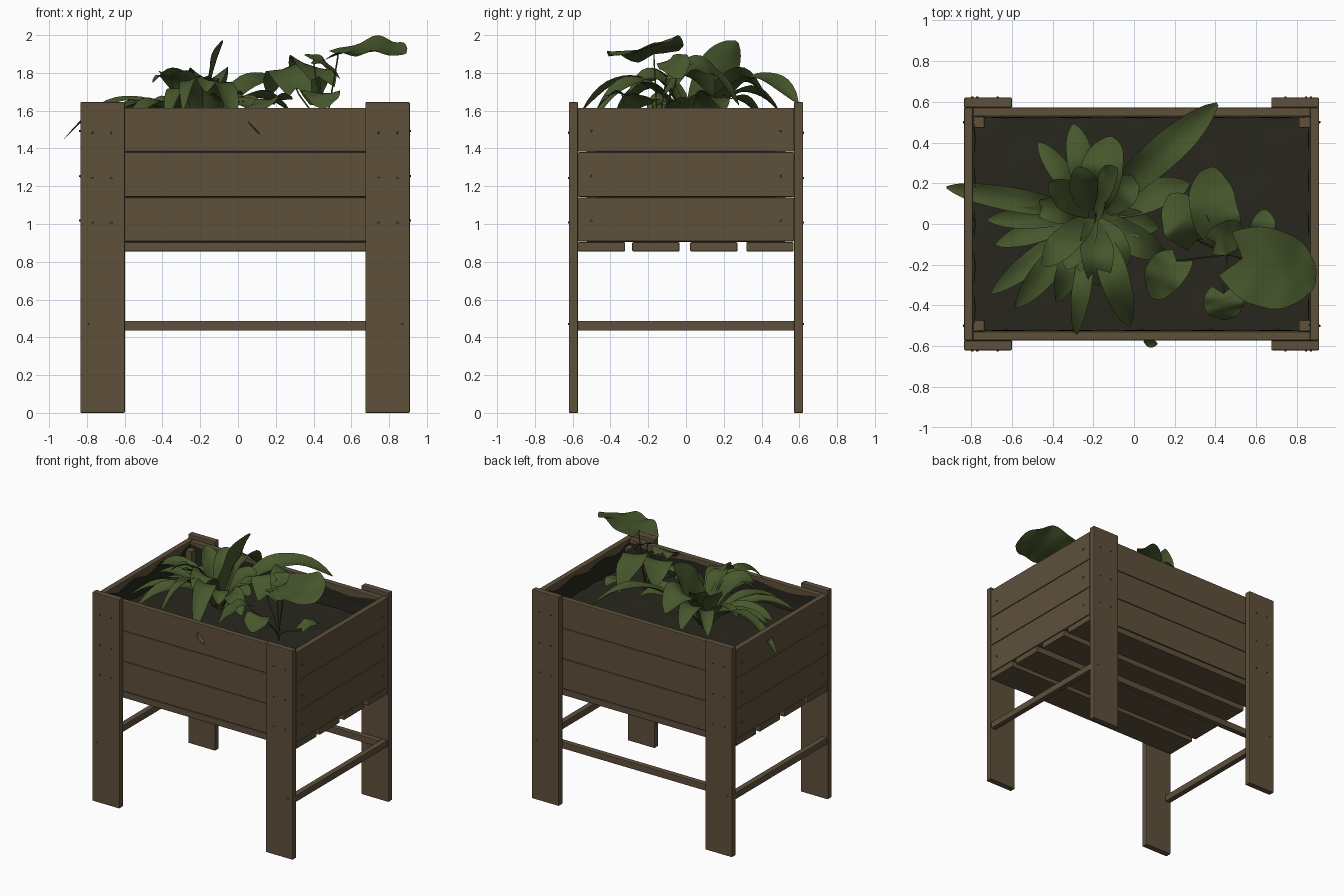
import bpy, bmesh, math, random
from mathutils import Vector

random.seed(4)
if "Cube" in bpy.data.objects:
    bpy.data.objects.remove(bpy.data.objects["Cube"], do_unlink=True)


def material(name, rgb):
    m = bpy.data.materials.new(name)
    m.use_nodes = True
    m.diffuse_color = (*rgb, 1)
    m.node_tree.nodes["Principled BSDF"].inputs["Base Color"].default_value = (*rgb, 1)
    return m


WOOD = material("brown wood", (0.112, 0.081, 0.044))
LINER = material("dark liner", (0.0215, 0.0205, 0.0125))
LEAF = material("leaf green", (0.064, 0.097, 0.026))
SCREW = material("screw metal", (0.08, 0.06, 0.035))


def finish(name, bm, mat, smooth=False):
    me = bpy.data.meshes.new(name)
    bm.to_mesh(me)
    bm.free()
    me.materials.append(mat)
    for p in me.polygons:
        p.use_smooth = smooth
    ob = bpy.data.objects.new(name, me)
    bpy.context.collection.objects.link(ob)
    return ob


# Bevelled timber given by its extents on each axis
def plank(name, xs, ys, zs):
    bm = bmesh.new()
    bmesh.ops.create_cube(bm, size=1)
    for v in bm.verts:
        v.co = Vector(r[0] if c < 0 else r[1] for c, r in zip(v.co, (xs, ys, zs)))
    ob = finish(name, bm, WOOD)
    bev = ob.modifiers.new("soft edges", "BEVEL")
    bev.width, bev.segments = 0.005, 2
    return ob


CX = 0.0375           # centre of the box along x
HX, HY = 0.872, 0.572  # half size of the box
T = 0.044             # timber thickness
BOARDS = ((0.908, 1.14), (1.143, 1.38), (1.383, 1.615))


def span(a, b):
    return (min(a, b), max(a, b))


# Legs, inner corner posts, wall boards and rails
for sx, side in ((-1, "right"), (1, "left")):
    out = CX + sx * HX
    for sy, end in ((-1, "front"), (1, "back")):
        plank(f"{end}_{side}_leg", span(out, out - sx * 0.235),
              span(sy * HY, sy * 0.62), (0, 1.645))
        plank(f"{end}_{side}_post", span(out - sx * T, out - sx * 0.1),
              span(sy * (HY - T), sy * 0.472), (0.91, 1.57))
    for i, zs in enumerate(BOARDS):
        plank(f"{side}_board_{i}", span(out, out - sx * T), (-HY, HY), zs)
    plank(f"{side}_rail", span(out - sx * .005, out - sx * 0.05), (-HY, HY), (0.435, 0.487))
for sy, end in ((-1, "front"), (1, "back")):
    for i, zs in enumerate(BOARDS):
        plank(f"{end}_board_{i}", (CX - HX + T, CX + HX - T), span(sy * HY, sy * (HY - T)), zs)
plank("back_rail", (CX - HX + 0.05, CX + HX - 0.05), (HY - T, HY), (0.435, 0.487))

# Floor slats
for i, y in enumerate((-0.447, -0.16, 0.147, 0.445)):
    plank(f"floor_slat_{i}", (CX - HX, CX + HX), (y - .125, y + .125), (0.855, 0.904))

# Screws on the legs and side boards
bm = bmesh.new()


def screw(pos, axis):
    rot = Vector(axis).to_track_quat("Z", "Y").to_matrix().to_4x4()
    rot.translation = Vector(pos)
    bmesh.ops.create_cone(bm, cap_ends=True, segments=8, radius1=.007, radius2=.005,
                          depth=.012, matrix=rot)


for sx in (-1, 1):
    for sy in (-1, 1):
        for lo, hi in BOARDS:
            for d in (0.065, 0.165):
                screw((CX + sx * (HX - d), sy * 0.62, lo + 0.1), (0, sy, 0))
            screw((CX + sx * HX, sy * 0.5, lo + 0.11), (sx, 0, 0))
        screw((CX + sx * (HX - 0.04), sy * 0.62, 0.47), (0, sy, 0))
finish("screws", bm, SCREW)

# Fabric liner with a rippled rim, closed underneath
bm = bmesh.new()
lx, ly, steps = HX - T - .003, HY - T - .003, 24
corners = [(-lx, -ly), (lx, -ly), (lx, ly), (-lx, ly)]
ring = []
for (ax, ay), (bx, by) in zip(corners, corners[1:] + corners[:1]):
    for s in range(steps):
        t = s / steps
        sag = 0.035 * math.sin(t * math.pi * 3) ** 2 + random.uniform(0, .01)
        pull = 1 - 0.012 * math.sin(t * math.pi * 5) ** 2
        x, y = ax + (bx - ax) * t, ay + (by - ay) * t
        heights = ((pull, 1.6 - sag), (1, 1.5), (1, 0.906))
        ring.append([bm.verts.new((CX + x * k, y * k, z)) for k, z in heights])
for a, b in zip(ring, ring[1:] + ring[:1]):
    for k in (0, 1):
        bm.faces.new((a[k], b[k], b[k + 1], a[k + 1]))
bm.faces.new([r[2] for r in reversed(ring)])
finish("liner", bm, LINER)

# Soil
bm = bmesh.new()
bmesh.ops.create_grid(bm, x_segments=24, y_segments=16, size=1)
for v in bm.verts:
    v.co = (CX + v.co.x * lx, v.co.y * ly, 1.43 + random.uniform(-.008, .008))
finish("soil", bm, LINER, True)


# Leaf blade along a quadratic curve; heart leaves get lobes behind the stalk
def blade(name, a, b, c, width, heart=False, fold=0.25, roll=0.0):
    a, b, c = Vector(a), Vector(b), Vector(c)
    flat = Vector((c.x - a.x, c.y - a.y, 0)).normalized()
    side = Vector((-flat.y, flat.x, 0))
    n, m = 16, 3
    bm = bmesh.new()
    rows = []
    for i in range(n + 1):
        t = i / n
        p = a * (1 - t) ** 2 + b * 2 * t * (1 - t) + c * t * t
        d = ((b - a) * (1 - t) + (c - b) * t).normalized()
        up = d.cross(side).normalized()
        s = side * math.cos(roll) + up * math.sin(roll)
        up = d.cross(s)
        if heart:
            w = width * max(math.sin(math.pi * (0.12 + 0.88 * t ** 0.95)), .01) ** 0.55
        else:
            w = width * max(math.sin(math.pi * (0.1 + 0.9 * t ** 1.35)), .02) ** 0.6
        row = []
        for j in range(-m, m + 1):
            u = j / m
            q = p + s * (u * w / 2) + up * (fold * w * (abs(u) ** 1.5 - .5) * .5)
            q += up * 0.04 * w * math.sin(t * 14 + u * 2) * abs(u)
            if heart:
                q -= d * abs(u) * (1 - t) ** 3 * width * 0.22
            row.append(bm.verts.new(q))
        rows.append(row)
    for r, q in zip(rows, rows[1:]):
        for j in range(2 * m):
            bm.faces.new((r[j], r[j + 1], q[j + 1], q[j]))
    finish(name, bm, LEAF, True)


# Rosette plant: tip x, tip y, tip z, arch height, width
base = Vector((-0.2, 0.05, 1.44))
straps = (
    (0.41, 0.59, 1.64, 2.0, .17), (-0.92, 0.18, 1.45, 1.88, .12), (-0.3, 0.49, 1.6, 1.88, .14),
    (-0.12, 0.43, 1.66, 1.98, .22), (-0.47, 0.4, 1.56, 1.83, .11),
    (-0.72, 0.02, 1.58, 1.75, .11), (-0.68, -0.1, 1.55, 1.75, .12), (-0.7, -0.34, 1.55, 1.78, .11),
    (-0.58, -0.41, 1.53, 1.82, .13), (-0.29, -0.55, 1.6, 2.0, .1), (-0.02, -0.5, 1.53, 2.03, .15),
    (0.27, 0.2, 1.6, 1.82, .16), (0.15, -0.17, 1.55, 1.78, .15), (0.12, -0.02, 1.64, 1.72, .14),
    (-0.42, 0.2, 1.81, 1.73, .15), (-0.45, -0.2, 1.75, 1.93, .15), (-0.17, -0.3, 1.7, 1.96, .17),
    (-0.38, -0.38, 1.54, 1.96, .13), (0.02, 0.22, 1.68, 1.78, .17), (-0.28, 0.28, 1.8, 1.78, .15),
    (-0.33, -0.22, 1.8, 1.8, .15), (-0.03, -0.2, 1.6, 1.78, .14), (-0.5, 0.08, 1.6, 1.76, .13))
for i, (x, y, z, arch, w) in enumerate(straps):
    tip = Vector((x, y, z))
    root = base + (tip - base).normalized() * 0.03
    mid = base.lerp(tip, 0.5)
    mid.z = arch
    blade(f"strap_leaf_{i}", root, mid, tip, w, roll=random.uniform(-.35, .35))
blade("upright_leaf", base, (-0.18, 0.12, 1.8), (-0.08, 0.27, 1.965), .22, roll=-1.0)

# Heart-leaved plant: stalk end, mid point, tip, width, roll
crown = Vector((0.46, -0.15, 1.43))
hearts = (
    ((0.53, -0.17, 1.905), (0.72, -0.23, 1.965), (0.885, -0.31, 1.9), .4, .21),
    ((0.43, -0.05, 1.78), (0.36, 0.1, 1.96), (0.39, 0.28, 1.63), .25, .3),
    ((0.31, -0.08, 1.72), (0.23, 0.02, 1.95), (0.17, 0.14, 1.68), .23, -.25),
    ((0.4, -0.09, 1.87), (0.46, -0.06, 1.87), (0.54, -0.03, 1.77), .17, .4),
    ((0.21, -0.18, 1.66), (0.14, -0.24, 1.7), (0.08, -0.36, 1.54), .2, .2),
    ((0.44, -0.34, 1.69), (0.44, -0.4, 1.72), (0.45, -0.47, 1.61), .2, 0),
    ((0.6, -0.07, 1.53), (0.65, 0.0, 1.6), (0.65, 0.07, 1.53), .12, 0))
for i, (a, b, c, w, roll) in enumerate(hearts):
    blade(f"heart_leaf_{i}", a, b, c, w, heart=True, fold=.1, roll=roll)
    cu = bpy.data.curves.new(f"stalk_{i}", "CURVE")
    cu.dimensions, cu.bevel_depth, cu.bevel_resolution = "3D", 0.004, 1
    sp = cu.splines.new("BEZIER")
    sp.bezier_points.add(1)
    for p, co in zip(sp.bezier_points, (crown, Vector(a))):
        p.co = co
    sp.bezier_points[0].handle_left = crown
    sp.bezier_points[0].handle_right = crown + Vector((0, 0, 0.12))
    sp.bezier_points[1].handle_left = Vector(a) - Vector((0, 0, 0.05))
    sp.bezier_points[1].handle_right = a
    cu.materials.append(LEAF)
    bpy.context.collection.objects.link(bpy.data.objects.new(f"stalk_{i}", cu))

# Stray leaf on the front wall
blade("stray_leaf", (0.05, -0.57, 1.55), (0.07, -0.59, 1.52), (0.115, -0.59, 1.475), .04)
